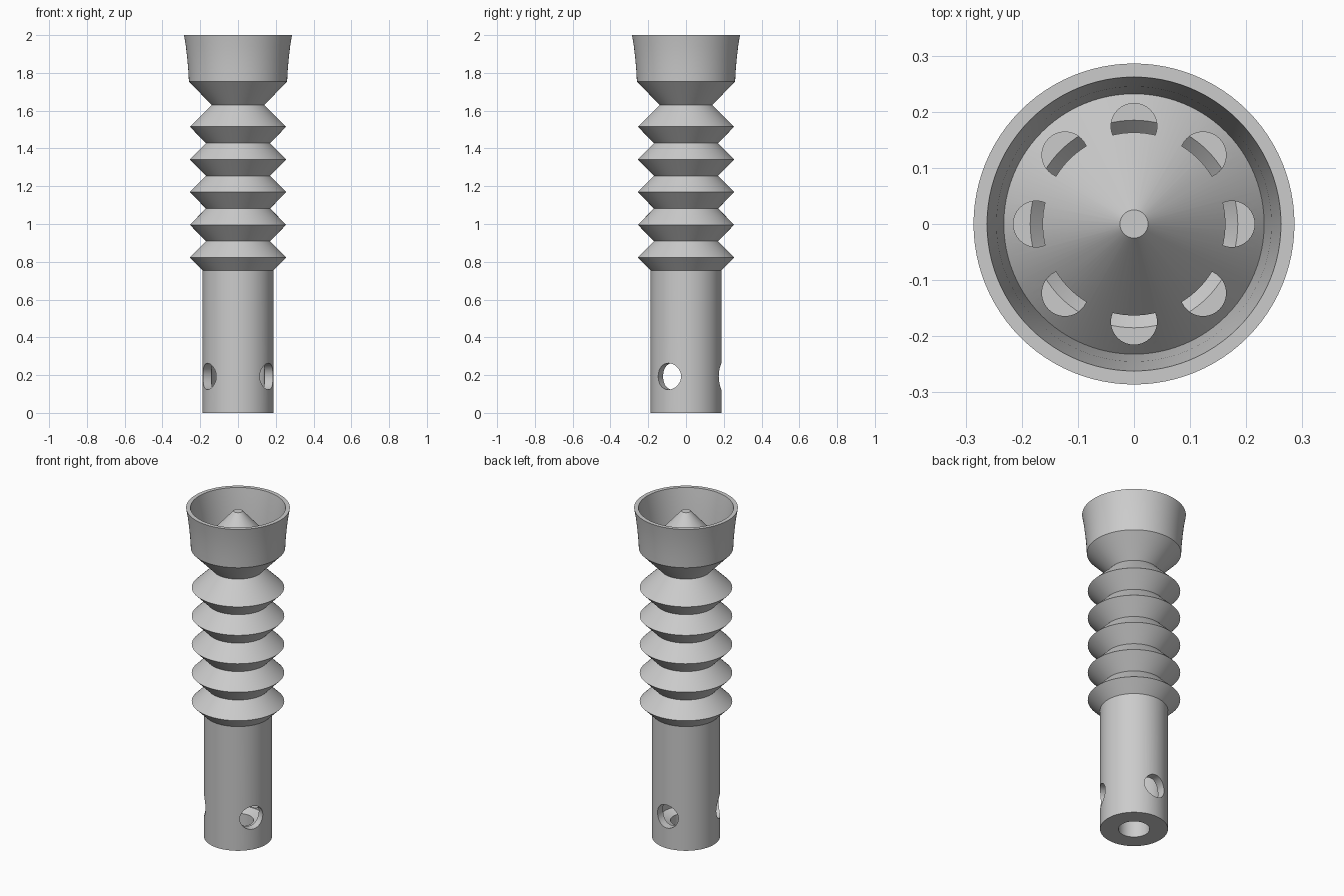
import bpy, bmesh, math
from mathutils import Matrix, Vector

cube = bpy.data.objects.get("Cube")
if cube:
    bpy.data.objects.remove(cube, do_unlink=True)

grey = bpy.data.materials.new("plain grey")
grey.use_nodes = True
grey.diffuse_color = (0.6, 0.6, 0.6, 1)
grey.node_tree.nodes["Principled BSDF"].inputs["Base Color"].default_value = (0.6, 0.6, 0.6, 1)

SEG = 96


def finish(bm, name):
    bmesh.ops.recalc_face_normals(bm, faces=bm.faces[:])
    mesh = bpy.data.meshes.new(name)
    bm.to_mesh(mesh)
    bm.free()
    mesh.materials.append(grey)
    obj = bpy.data.objects.new(name, mesh)
    bpy.context.collection.objects.link(obj)
    return obj


def lathe(name, profile, closed):
    """Revolve (radius, height) points around z; cap open ends if not closed."""
    bm = bmesh.new()
    rings = [[bm.verts.new((r * math.cos(a), r * math.sin(a), z))
              for a in (math.tau * i / SEG for i in range(SEG))] for r, z in profile]
    pairs = list(zip(rings, rings[1:]))
    if closed:
        pairs.append((rings[-1], rings[0]))
    else:
        bm.faces.new(rings[0])
        bm.faces.new(rings[-1])
    for low, high in pairs:
        for i in range(SEG):
            j = (i + 1) % SEG
            bm.faces.new((low[i], low[j], high[j], high[i]))
    return finish(bm, name)


def cut(target, cutter):
    cutter.hide_render = True
    mod = target.modifiers.new("cut", 'BOOLEAN')
    mod.operation = 'DIFFERENCE'
    mod.solver = 'EXACT'
    mod.object = cutter
    bpy.context.view_layer.objects.active = target
    bpy.ops.object.modifier_apply(modifier=mod.name)
    bpy.data.objects.remove(cutter, do_unlink=True)


# Outer skin: tube, five bellows folds, funnel, flared cup, central cone
outer = [(0.187, 0), (0.187, 0.755)]
for k in range(5):
    peak = 0.823 + 0.173 * k
    outer.append((0.255, peak))
    if k < 4:
        outer.append((0.17, peak + 0.086))
outer += [(0.14, 1.63), (0.26, 1.755), (0.263, 1.81), (0.268, 1.87), (0.276, 1.94), (0.286, 2.0),
          (0.262, 2.0), (0.245, 1.89), (0.232, 1.75), (0.025, 1.98)]
body = lathe("bellows_body", outer, False)

# Inner cavity following the skin, with a narrow outlet at the bottom
inner = [(0.086, -0.05), (0.086, 0.1), (0.14, 0.12), (0.14, 0.77)]
for k in range(5):
    peak = 0.823 + 0.173 * k
    inner.append((0.21, peak))
    if k < 4:
        inner.append((0.13, peak + 0.086))
inner += [(0.1, 1.63), (0.205, 1.735), (0.025, 1.935)]
cut(body, lathe("cavity_cutter", inner, False))

# Three round side ports near the foot
for degrees in (-30, 90, 210):
    a = math.radians(degrees)
    direction = Vector((math.cos(a), math.sin(a), 0))
    bm = bmesh.new()
    bmesh.ops.create_cone(bm, cap_ends=True, segments=48, radius1=0.07, radius2=0.07, depth=0.2,
                          matrix=Matrix.Translation(direction * 0.2 + Vector((0, 0, 0.193)))
                          @ direction.to_track_quat('Z', 'Y').to_matrix().to_4x4())
    cut(body, finish(bm, "port_cutter"))

# Eight drain holes through the cone, each flattened on its inner side by an arc
CENTRE, RADIUS, INNER = 0.174, 0.041, 0.163
limit = math.acos((INNER ** 2 - CENTRE ** 2 - RADIUS ** 2) / (2 * CENTRE * RADIUS))
sweep = [-limit + 2 * limit * i / 32 for i in range(33)]
outline = [(CENTRE + RADIUS * math.cos(a), RADIUS * math.sin(a)) for a in sweep]
half = math.atan2(outline[-1][1], outline[-1][0])
outline += [(INNER * math.cos(half * t), INNER * math.sin(half * t))
            for t in (0.75, 0.5, 0.25, 0, -0.25, -0.5, -0.75)]
bm = bmesh.new()
for k in range(8):
    turn = Matrix.Rotation(math.tau * k / 8, 4, 'Z')
    face = bm.faces.new([bm.verts.new(turn @ Vector((x, y, 1.715))) for x, y in outline])
    top = bmesh.ops.extrude_face_region(bm, geom=[face], use_keep_orig=True)
    bmesh.ops.translate(bm, vec=(0, 0, 0.18),
                        verts=[v for v in top["geom"] if isinstance(v, bmesh.types.BMVert)])
cut(body, finish(bm, "drain_cutter"))

# Smooth round surfaces, crisp fold edges
bpy.ops.object.select_all(action='DESELECT')
body.select_set(True)
bpy.context.view_layer.objects.active = body
bpy.ops.object.shade_smooth_by_angle(angle=math.radians(25))
